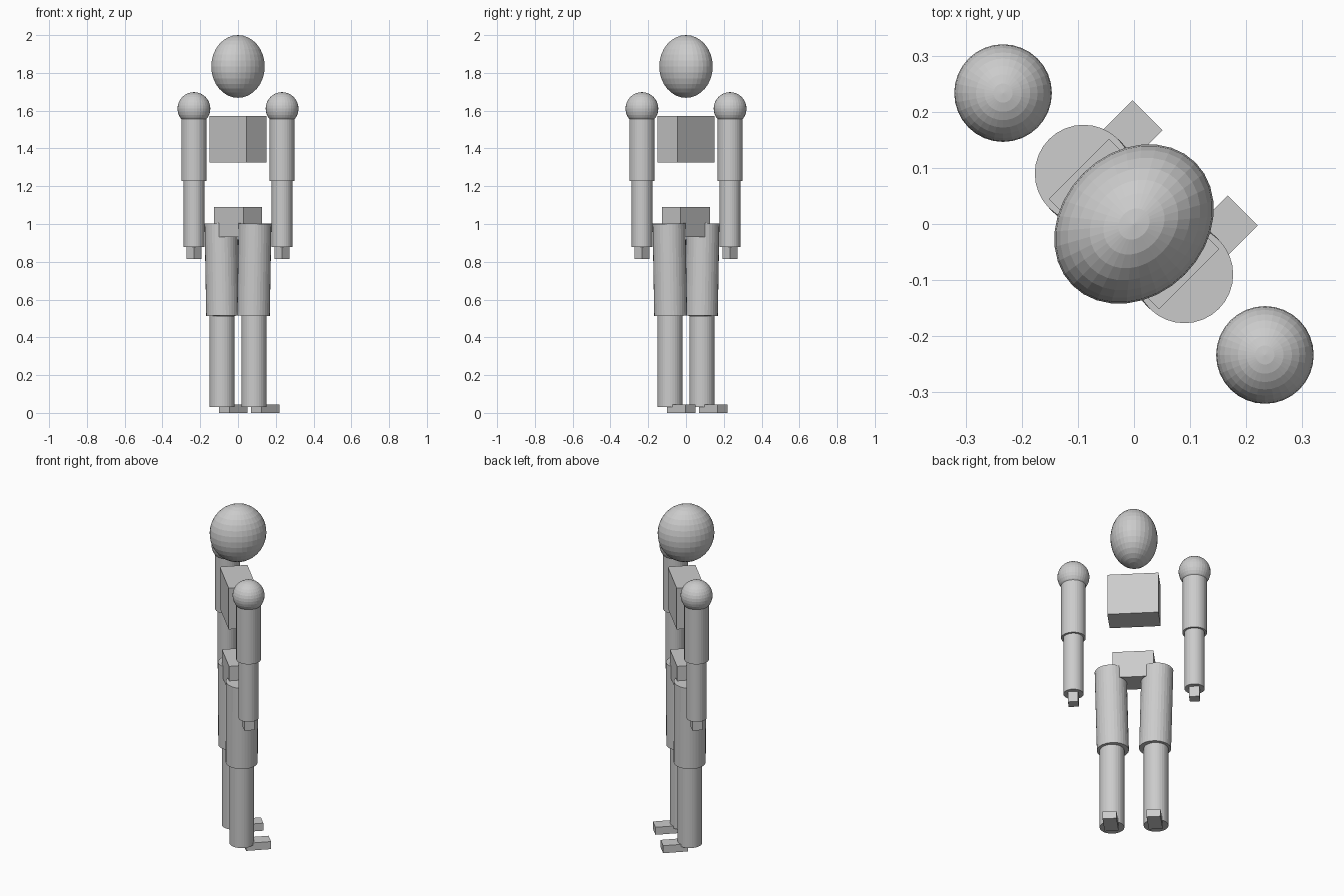
import bpy, bmesh, math
from mathutils import Matrix, Vector

if "Cube" in bpy.data.objects:
    bpy.data.objects.remove(bpy.data.objects["Cube"])

# The figure is built facing local +y, then turned by this angle
TURN = Matrix.Rotation(math.radians(-45), 4, 'Z')

grey = bpy.data.materials.new("plain_grey")
grey.diffuse_color = (0.6, 0.6, 0.6, 1)
grey.use_nodes = True
grey.node_tree.nodes["Principled BSDF"].inputs["Base Color"].default_value = grey.diffuse_color


def finish(name, bm):
    bm.transform(TURN)
    mesh = bpy.data.meshes.new(name)
    bm.to_mesh(mesh)
    bm.free()
    mesh.materials.append(grey)
    obj = bpy.data.objects.new(name, mesh)
    bpy.context.collection.objects.link(obj)
    return obj


def ellipsoid(name, centre, radii):
    bm = bmesh.new()
    mat = Matrix.Translation(centre) @ Matrix.Diagonal((*radii, 1))
    bmesh.ops.create_uvsphere(bm, u_segments=32, v_segments=16, radius=1, matrix=mat)
    return finish(name, bm)


def box(name, low, high):
    low, high = Vector(low), Vector(high)
    bm = bmesh.new()
    mat = Matrix.Translation((low + high) / 2) @ Matrix.Diagonal((*(high - low), 1))
    bmesh.ops.create_cube(bm, size=1, matrix=mat)
    return finish(name, bm)


def limb(name, top, bottom, radius):
    top, bottom = Vector(top), Vector(bottom)
    axis = top - bottom
    turn = Vector((0, 0, 1)).rotation_difference(axis).to_matrix().to_4x4()
    bm = bmesh.new()
    bmesh.ops.create_cone(bm, cap_ends=True, segments=32, radius1=radius,
                          radius2=radius, depth=axis.length,
                          matrix=Matrix.Translation((top + bottom) / 2) @ turn)
    return finish(name, bm)


# Head and torso blocks
ellipsoid("head", (0, 0, 1.834), (0.128, 0.155, 0.166))
box("chest", (-0.139, -0.076, 1.325), (0.139, 0.076, 1.572))
box("pelvis", (-0.111, -0.069, 0.931), (0.111, 0.069, 1.09))

# Arms and legs on both sides
for side, s in (("left", -1), ("right", 1)):
    arm = s * 0.33
    ellipsoid(side + "_shoulder", (arm, 0, 1.611), (0.087, 0.087, 0.087))
    limb(side + "_upper_arm", (arm, 0, 1.557), (arm, 0, 1.228), 0.067)
    limb(side + "_forearm", (arm, 0, 1.228), (arm, 0, 0.878), 0.055)
    box(side + "_hand", (arm - 0.028, -0.028, 0.815), (arm + 0.028, 0.028, 0.878))

    leg = s * 0.12
    limb(side + "_thigh", (s * 0.127, 0, 1.003), (s * 0.115, 0, 0.514), 0.087)
    limb(side + "_shin", (leg, 0, 0.514), (leg, 0, 0.032), 0.067)
    box(side + "_foot", (leg - 0.038, 0.017, 0), (leg + 0.038, 0.154, 0.045))
